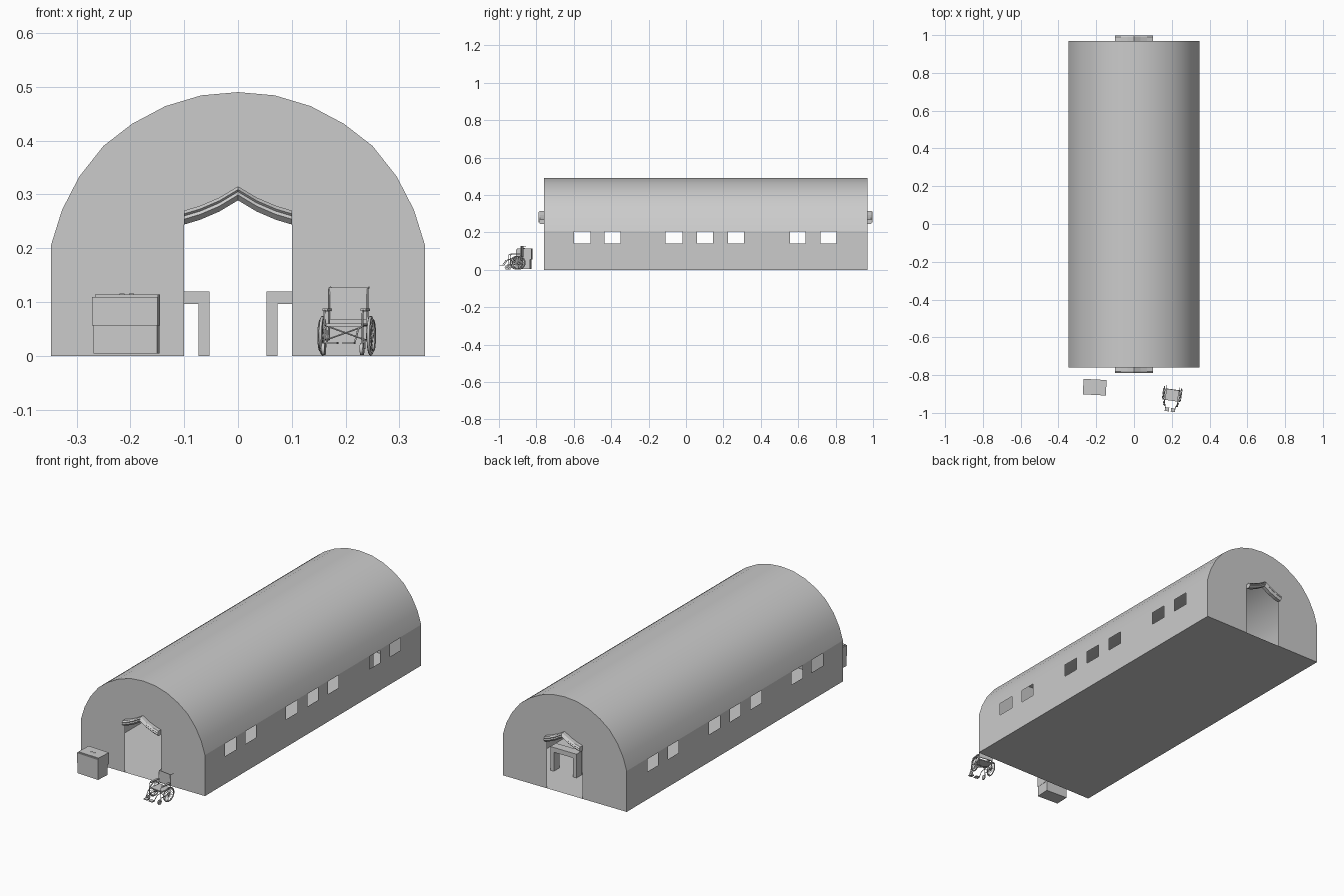
import bpy, bmesh, math
from mathutils import Matrix, Vector

if "Cube" in bpy.data.objects:
    bpy.data.objects.remove(bpy.data.objects["Cube"])

Y0, Y1 = -0.76, 0.97      # hall front and back


def mesh_object(name, verts, faces, smooth=False):
    me = bpy.data.meshes.new(name)
    me.from_pydata(verts, [], faces)
    bm = bmesh.new()
    bm.from_mesh(me)
    bmesh.ops.remove_doubles(bm, verts=bm.verts, dist=1e-5)
    bmesh.ops.recalc_face_normals(bm, faces=bm.faces)
    bm.to_mesh(me)
    bm.free()
    ob = bpy.data.objects.new(name, me)
    bpy.context.collection.objects.link(ob)
    if smooth:
        me.polygons.foreach_set("use_smooth", [True] * len(me.polygons))
    return ob


def box(name, x, y, z, place=Matrix()):
    v = [place @ Vector((a, b, c)) for a in x for b in y for c in z]
    f = [(0, 1, 3, 2), (4, 6, 7, 5), (0, 4, 5, 1), (2, 3, 7, 6), (0, 2, 6, 4), (1, 5, 7, 3)]
    return mesh_object(name, v, f)


def tube(name, pts, r, place=Matrix(), cyclic=False):
    cu = bpy.data.curves.new(name, 'CURVE')
    cu.dimensions = '3D'
    cu.bevel_depth, cu.bevel_resolution, cu.use_fill_caps = r, 1, True
    sp = cu.splines.new('POLY')
    sp.points.add(len(pts) - 1)
    for p, co in zip(sp.points, pts):
        p.co = (*co, 1)
    sp.use_cyclic_u = cyclic
    ob = bpy.data.objects.new(name, cu)
    bpy.context.collection.objects.link(ob)
    ob.matrix_world = place
    return ob


# Half arch profile from the wall top to the ridge
half = [(0.347, 0.207), (0.327, 0.271), (0.295, 0.333), (0.25, 0.39),
        (0.197, 0.431), (0.135, 0.464), (0.068, 0.484), (0, 0.49)]
arch = half + [(-x, z) for x, z in half[-2::-1]]

# Vaulted roof
n = len(arch)
mesh_object("vaulted_roof", [(x, y, z) for y in (Y0, Y1) for x, z in arch],
            [(i, i + 1, n + i + 1, n + i) for i in range(n - 1)], True)

# Side walls with seven window openings each
windows = [(-0.60, -0.51), (-0.435, -0.35), (-0.11, -0.02), (0.06, 0.145),
           (0.225, 0.31), (0.555, 0.64), (0.72, 0.805)]
ys = [Y0] + [y for w in windows for y in w] + [Y1]
zs = [0, 0.14, 0.204, 0.207]
for side, s in (("left", -1), ("right", 1)):
    verts = [(s * 0.347, y, z) for y in ys for z in zs]
    faces = [(i * 4 + j, i * 4 + j + 1, i * 4 + j + 5, i * 4 + j + 4)
             for i in range(len(ys) - 1) for j in range(3)
             if not (i % 2 == 1 and j == 1)]
    mesh_object(side + "_wall", verts, faces)

# Floor
mesh_object("floor", [(-0.347, Y0, 0), (0.347, Y0, 0), (0.347, Y1, 0), (-0.347, Y1, 0)],
            [(0, 1, 2, 3)])

# End walls with a pointed doorway, and a moulded hood over each door
hood = [(0.1, 0.27), (0.07, 0.279), (0.035, 0.294), (0, 0.315)]
hood = hood + [(-x, z) for x, z in hood[-2::-1]]
section = [(-0.003, -0.024), (0.018, -0.026), (0.028, -0.016), (0.024, -0.010),
           (0.028, -0.006), (0.02, 0), (-0.003, 0)]     # outward, up
for end, y, d in (("front", Y0, -1), ("back", Y1, 1)):
    door = [(-0.1, 0)] + [(x, z - 0.022) for x, z in hood[::-1]] + [(0.1, 0)]
    outline = [(0.347, 0)] + arch + [(-0.347, 0)] + door
    mesh_object(end + "_wall", [(x, y, z) for x, z in outline], [tuple(range(len(outline)))])
    m = len(section)
    verts = [(x, y + d * o, z + u) for x, z in hood for o, u in section]
    faces = [(i * m + j, i * m + (j + 1) % m, (i + 1) * m + (j + 1) % m, (i + 1) * m + j)
             for i in range(len(hood) - 1) for j in range(m)]
    faces += [tuple(range(m)), tuple(range((len(hood) - 1) * m, len(hood) * m))]
    mesh_object(end + "_door_hood", verts, faces)

# Tables inside, either side of the back door
for side, s in (("left", -1), ("right", 1)):
    box(side + "_table_top", (s * 0.053, s * 0.2), (0.755, 0.8), (0.096, 0.12))
    for k, x in enumerate((0.053, 0.18)):
        box(f"{side}_table_leg_{k}", (s * x, s * (x + 0.02)), (0.755, 0.8), (0, 0.096))

# Two-tier crate in front of the hall
C = Matrix.Translation((-0.208, -0.864, 0)) @ Matrix.Rotation(math.radians(-3), 4, 'Z')
box("crate_base", (-0.059, 0.06), (-0.038, 0.034), (0.004, 0.056), C)
box("crate_body", (-0.061, 0.061), (-0.041, 0.041), (0.056, 0.109), C)
box("crate_lid", (-0.056, 0.061), (-0.036, 0.041), (0.109, 0.114), C)
for k, x in enumerate((-0.012, 0.006)):
    box(f"crate_handle_{k}", (x, x + 0.009), (-0.004, 0.002), (0.114, 0.1155), C)

# Wheelchair
W = Matrix.Translation((0.202, -0.9, 0)) @ Matrix.Rotation(math.radians(-8), 4, 'Z')
box("chair_seat", (-0.034, 0.034), (-0.036, 0.024), (0.055, 0.06), W)
box("chair_back", (-0.037, 0.037), (0.021, 0.025), (0.068, 0.127), W)


def ring(x, r, z, k):
    return [(x, r * math.cos(i * math.tau / k), z + r * math.sin(i * math.tau / k))
            for i in range(k)]


for side, s in (("left", -1), ("right", 1)):
    x = s * 0.045
    # Drive wheel, push rim, hub and spokes
    tube(side + "_tyre", ring(x, 0.034, 0.0375, 24), 0.003, W, True)
    tube(side + "_push_rim", ring(x + s * 0.005, 0.029, 0.0375, 24), 0.001, W, True)
    tube(side + "_hub", [(x - s * 0.008, 0, 0.0375), (x + s * 0.005, 0, 0.0375)], 0.006, W)
    for k, p in enumerate(ring(x, 0.033, 0.0375, 16)[:8]):
        tube(f"{side}_spoke_{k}", [p, (x, -p[1], 0.075 - p[2])], 0.0008, W)
    # Frame: back post with handle, side rails and front leg
    f = s * 0.036
    tube(side + "_back_post", [(f, 0.018, 0.03), (f, 0.022, 0.124), (f, 0.04, 0.127)], 0.0018, W)
    tube(side + "_front_frame", [(f, 0.02, 0.084), (f, -0.038, 0.084), (f, -0.044, 0.078),
                                 (f, -0.044, 0.02)], 0.0018, W)
    tube(side + "_seat_rail", [(f, 0.02, 0.056), (f, -0.044, 0.056), (s * 0.03, -0.06, 0.05),
                               (s * 0.026, -0.078, 0.025)], 0.0018, W)
    tube(side + "_lower_rail", [(f, 0.02, 0.03), (f, -0.044, 0.03)], 0.0018, W)
    box(side + "_armrest", (f - 0.005, f + 0.005), (-0.034, 0.018), (0.083, 0.088), W)
    # Footplate
    box(side + "_footplate", (s * 0.005, s * 0.027), (-0.094, -0.074), (0.022, 0.026), W)
    # Caster
    tube(side + "_caster", [(f - 0.003, -0.052, 0.013), (f + 0.003, -0.052, 0.013)], 0.013, W)
    tube(side + "_caster_fork", [(f + s * 0.005, -0.052, 0.013), (f + s * 0.005, -0.047, 0.03),
                                 (f, -0.044, 0.03)], 0.0015, W)

# Folding cross braces under the seat
for k, s in enumerate((-1, 1)):
    tube(f"cross_brace_{k}", [(s * 0.036, -0.012 - k * 0.004, 0.03),
                              (-s * 0.034, -0.012 - k * 0.004, 0.055)], 0.0016, W)
